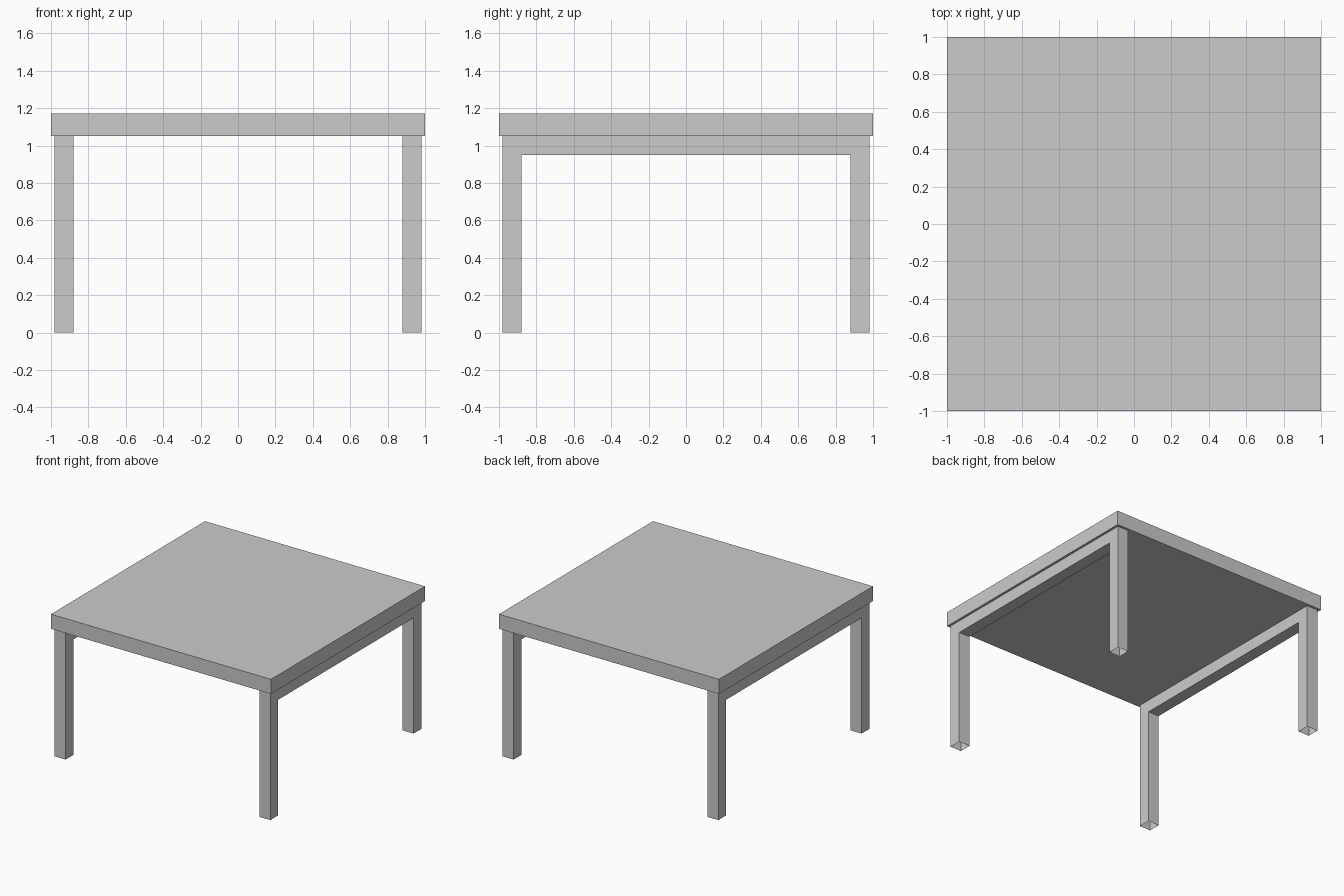
import bpy, bmesh, math

if "Cube" in bpy.data.objects:
    bpy.data.objects.remove(bpy.data.objects["Cube"])

LEG_IN, LEG_OUT = 0.88, 0.98      # inner and outer leg faces
TOP_LOW, TOP_HIGH = 1.05, 1.17    # table top thickness


def add_object(name, bm):
    bmesh.ops.recalc_face_normals(bm, faces=bm.faces)
    mesh = bpy.data.meshes.new(name)
    bm.to_mesh(mesh)
    bm.free()
    obj = bpy.data.objects.new(name, mesh)
    bpy.context.collection.objects.link(obj)
    return obj


# Table top: slab with chamfered upper edges, softly shaded
bm = bmesh.new()
bmesh.ops.create_cube(bm, size=2)
for v in bm.verts:
    v.co.z = TOP_HIGH if v.co.z > 0 else TOP_LOW
upper = [e for e in bm.edges if all(v.co.z == TOP_HIGH for v in e.verts)]
bmesh.ops.bevel(bm, geom=upper, offset=0.03, offset_type='OFFSET',
                segments=1, affect='EDGES')
top = add_object("table_top", bm)
bpy.context.view_layer.objects.active = top
top.select_set(True)
bpy.ops.object.shade_smooth_by_angle(angle=math.radians(60))
top.select_set(False)


# Side frame: two legs joined by a rail, open at the feet
def side_frame(name, x0, x1):
    half = [(LEG_OUT, TOP_LOW), (LEG_OUT, 0), (LEG_IN, 0), (LEG_IN, 0.95)]
    profile = half + [(-y, z) for y, z in reversed(half)]
    bm = bmesh.new()
    face = bm.faces.new([bm.verts.new((x0, y, z)) for y, z in profile])
    ext = bmesh.ops.extrude_face_region(bm, geom=[face], use_keep_orig=True)
    verts = [g for g in ext["geom"] if isinstance(g, bmesh.types.BMVert)]
    bmesh.ops.translate(bm, verts=verts, vec=(x1 - x0, 0, 0))
    bmesh.ops.recalc_face_normals(bm, faces=bm.faces)
    feet = [f for f in bm.faces if all(v.co.z < 0.001 for v in f.verts)]
    bmesh.ops.delete(bm, geom=feet, context='FACES_ONLY')
    return add_object(name, bm)


side_frame("right_leg_frame", LEG_IN, LEG_OUT)
side_frame("left_leg_frame", -LEG_OUT, -LEG_IN)
